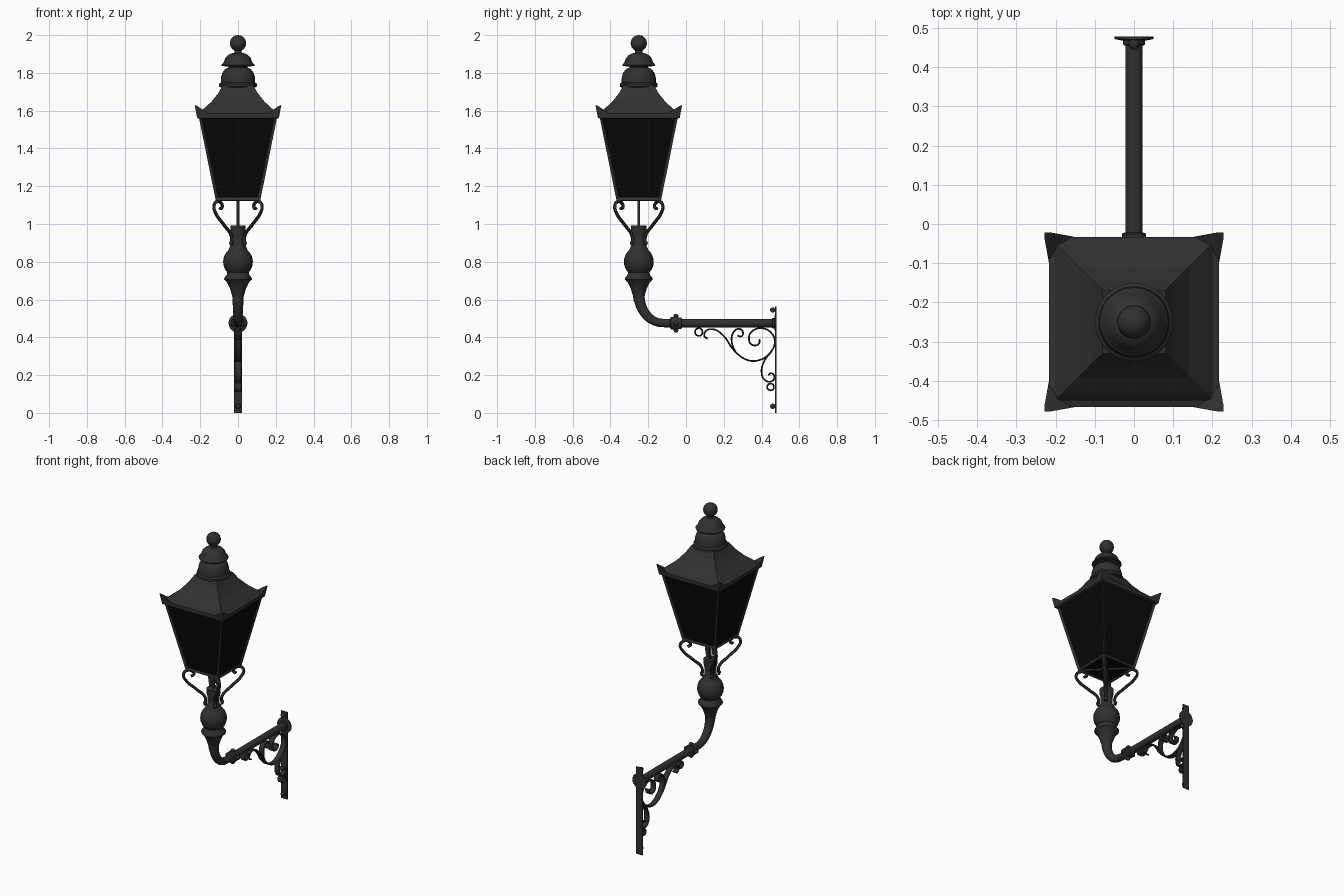
import bpy, bmesh, math
from mathutils import Matrix, Vector

cube = bpy.data.objects.get("Cube")
if cube:
    bpy.data.objects.remove(cube, do_unlink=True)


def material(name, value):
    m = bpy.data.materials.new(name)
    m.use_nodes = True
    m.diffuse_color = (value, value, value, 1)
    bsdf = m.node_tree.nodes["Principled BSDF"]
    bsdf.inputs["Base Color"].default_value = m.diffuse_color
    bsdf.inputs["Roughness"].default_value = 0.6
    return m


IRON = material("dark iron", 0.03)
GLASS = material("black glass", 0.0025)
AXIS_Y = -0.25                       # lantern axis
LAMP = Matrix.Translation((0, AXIS_Y, 0))
ALONG_Y = Matrix.Rotation(-math.pi / 2, 4, 'X')   # local z becomes world y


def add_object(name, mesh, smooth=True):
    ob = bpy.data.objects.new(name, mesh)
    bpy.context.collection.objects.link(ob)
    if not mesh.materials:
        mesh.materials.append(IRON)
    if smooth:
        bpy.ops.object.select_all(action='DESELECT')
        ob.select_set(True)
        bpy.context.view_layer.objects.active = ob
        bpy.ops.object.shade_smooth_by_angle(angle=math.radians(40))
    return ob


def finish(name, bm, matrix, smooth=True):
    bmesh.ops.recalc_face_normals(bm, faces=bm.faces)
    bm.transform(matrix)
    mesh = bpy.data.meshes.new(name)
    bm.to_mesh(mesh)
    bm.free()
    return add_object(name, mesh, smooth)


def lathe_mesh(profile, sides):
    """Closed solid from (radius, height) pairs; four sides gives a square section."""
    bm = bmesh.new()
    square = sides == 4
    scale, turn = (math.sqrt(2), math.pi / 4) if square else (1, 0)
    rings = [[bm.verts.new((r * scale * math.cos(turn + math.tau * i / sides),
                            r * scale * math.sin(turn + math.tau * i / sides), z))
              for i in range(sides)] for r, z in profile]
    for a, b in zip(rings, rings[1:]):
        for i in range(sides):
            j = (i + 1) % sides
            bm.faces.new((a[i], a[j], b[j], b[i]))
    bm.faces.new(rings[0])
    bm.faces.new(rings[-1])
    return bm


def lathe(name, profile, matrix=LAMP, sides=24):
    return finish(name, lathe_mesh(profile, sides), matrix, sides > 4)


def ball(name, radius, location, squash=1.0):
    bm = bmesh.new()
    bmesh.ops.create_uvsphere(bm, u_segments=20, v_segments=12, radius=radius)
    return finish(name, bm, Matrix.Translation(location) @ Matrix.Diagonal((1, 1, squash, 1)))


def bent_bar(name, points, thickness, width=0.0, angle=math.pi / 2, origin=(0, 0, 0), radii=None):
    """Bar along a curve in a vertical plane; width gives a flat strip."""
    cu = bpy.data.curves.new(name, 'CURVE')
    cu.dimensions = '3D'
    cu.twist_mode = 'Z_UP'
    cu.resolution_u = 6
    cu.bevel_depth = thickness / 2
    cu.bevel_resolution = 0 if width else 4
    cu.extrude = width / 2
    cu.use_fill_caps = True
    sp = cu.splines.new('BEZIER')
    sp.bezier_points.add(len(points) - 1)
    for i, (p, (u, v)) in enumerate(zip(sp.bezier_points, points)):
        p.co = (u, v, 0)
        p.handle_left_type = p.handle_right_type = 'AUTO'
        p.radius = radii[i] if radii else 1
    temp = bpy.data.objects.new(name, cu)
    bpy.context.collection.objects.link(temp)
    dg = bpy.context.evaluated_depsgraph_get()
    mesh = bpy.data.meshes.new_from_object(temp.evaluated_get(dg))
    bpy.data.objects.remove(temp, do_unlink=True)
    mesh.transform(Matrix.Translation(origin) @ Matrix.Rotation(angle, 4, 'Z')
                   @ Matrix.Rotation(math.pi / 2, 4, 'X'))
    mesh.materials.clear()
    return add_object(name, mesh)


def circle(cy, cz, r, n=8):
    return [(cy + r * math.cos(math.tau * i / n), cz + r * math.sin(math.tau * i / n))
            for i in range(n + 1)]


# Lantern body: tapered frame with recessed panes on the sides and floor
bm = lathe_mesh([(0.118, 1.125), (0.208, 1.57)], 4)
bmesh.ops.recalc_face_normals(bm, faces=bm.faces)
panes = [f for f in bm.faces if f.normal.z < 0.5]
bmesh.ops.inset_individual(bm, faces=panes, thickness=0.018, depth=-0.006)
for f in panes:
    f.material_index = 1
body = finish("lantern_body", bm, LAMP, False)
body.data.materials.append(GLASS)

# Roof, eaves and lower rim
lathe("eaves_rim", [(0.205, 1.558), (0.217, 1.562), (0.217, 1.585), (0.2, 1.59)], sides=4)
lathe("roof", [(0.21, 1.58), (0.187, 1.605), (0.14, 1.648), (0.105, 1.692), (0.08, 1.735)], sides=4)
for a in (0, math.pi / 2):
    bar = bmesh.new()
    bmesh.ops.create_cube(bar, size=1)
    finish("floor_crossbar", bar, Matrix.Translation((0, AXIS_Y, 1.127))
           @ Matrix.Rotation(a + math.pi / 4, 4, 'Z') @ Matrix.Diagonal((0.31, 0.016, 0.01, 1)), False)

# Chimney caps and finial
lathe("lower_cap", [(0.085, 1.72), (0.1, 1.727), (0.1, 1.742), (0.091, 1.75), (0.09, 1.775),
                    (0.083, 1.8), (0.068, 1.82), (0.05, 1.828), (0.05, 1.845)])
lathe("upper_cap", [(0.05, 1.834), (0.086, 1.836), (0.088, 1.842), (0.076, 1.855), (0.068, 1.878),
                    (0.052, 1.895), (0.036, 1.903), (0.02, 1.906), (0.018, 1.925)])
ball("finial_ball", 0.043, (0, AXIS_Y, 1.957))

# Corner ornaments and the four scrolled supports
horn = ((0.217, 0.217, 1.565), (0.15, 0.217, 1.58), (0.217, 0.15, 1.58), (0.195, 0.195, 1.59),
        (0.228, 0.228, 1.63), (0.211, 0.228, 1.622), (0.228, 0.211, 1.622))
support = [(0.05, 0.885), (0.05, 0.935), (0.105, 0.995), (0.165, 1.055), (0.18, 1.095),
           (0.16, 1.118), (0.128, 1.112), (0.118, 1.09), (0.135, 1.08)]
for k in range(4):
    bm = bmesh.new()
    for p in horn:
        bm.verts.new(p)
    bmesh.ops.convex_hull(bm, input=bm.verts)
    finish("corner_horn", bm, LAMP @ Matrix.Rotation(k * math.pi / 2, 4, 'Z'), False)
    angle = math.pi / 4 + k * math.pi / 2
    bent_bar("support_scroll", support, 0.016, 0.008, angle, (0, AXIS_Y, 0))
    foot = Vector((0.052 * math.cos(angle), AXIS_Y + 0.052 * math.sin(angle), 0.9))
    ball("support_rivet", 0.011, foot)

# Central rod, stem, globe and tapered collar
lathe("gas_rod", [(0.007, 0.95), (0.007, 1.13)], sides=10)
lathe("stem", [(0.05, 0.86), (0.046, 0.875), (0.036, 0.89), (0.036, 0.94), (0.041, 0.96),
               (0.041, 0.992)])
ball("stem_globe", 0.079, (0, AXIS_Y, 0.8), 1.02)
lathe("stem_collar", [(0.027, 0.59), (0.031, 0.62), (0.043, 0.66), (0.058, 0.69), (0.073, 0.706),
                      (0.073, 0.714), (0.06, 0.73), (0.055, 0.75)])

# Bent pipe and horizontal arm
bent_bar("pipe_bend", [(-0.25, 0.64), (-0.245, 0.59), (-0.215, 0.525), (-0.165, 0.485),
                       (-0.11, 0.475), (-0.05, 0.475)], 0.044,
         radii=[1.45, 1.3, 1.15, 1.05, 1, 1])
ARM = Matrix.Translation((0, 0, 0.475)) @ ALONG_Y
lathe("arm", [(0.022, -0.06), (0.022, 0.47)], ARM)
lathe("arm_coupling", [(0.024, -0.084), (0.033, -0.08), (0.033, -0.062), (0.036, -0.06),
                       (0.036, -0.046), (0.031, -0.044), (0.031, -0.025), (0.024, -0.022)], ARM)
for k in range(4):
    a = k * math.pi / 2
    ball("coupling_bolt", 0.013, (0.037 * math.sin(a), -0.053, 0.475 + 0.037 * math.cos(a)))

# Wall plate with flange and bolts
lathe("wall_boss", [(0.024, 0.455), (0.028, 0.458), (0.028, 0.472)], ARM)
lathe("wall_flange", [(0.03, 0.468), (0.05, 0.472), (0.05, 0.478)], ARM)
bm = bmesh.new()
bmesh.ops.create_cube(bm, size=1)
finish("wall_plate", bm, Matrix.Translation((0, 0.4745, 0.282))
       @ Matrix.Diagonal((0.044, 0.007, 0.564, 1)), False)
for z in (0.035, 0.545):
    ball("wall_bolt", 0.014, (0, 0.459, z))
    lathe("wall_bolt_neck", [(0.009, 0.455), (0.009, 0.474)],
          Matrix.Translation((0, 0, z)) @ ALONG_Y, 10)

# Scrolled bracket under the arm, made of flat strip
strips = {
    "main_scroll": [(0.115, 0.393), (0.098, 0.405), (0.102, 0.43), (0.14, 0.443), (0.195, 0.412),
                    (0.255, 0.33), (0.325, 0.28), (0.39, 0.28), (0.445, 0.318), (0.47, 0.375),
                    (0.45, 0.425), (0.4, 0.448), (0.35, 0.432), (0.333, 0.395), (0.35, 0.36),
                    (0.385, 0.365), (0.39, 0.39)],
    "upper_curl": [(0.262, 0.322), (0.243, 0.37), (0.25, 0.425), (0.28, 0.445), (0.302, 0.425),
                   (0.292, 0.405), (0.272, 0.41)],
    "lower_curl": [(0.452, 0.325), (0.415, 0.275), (0.4, 0.215), (0.42, 0.172), (0.455, 0.168),
                   (0.468, 0.192), (0.452, 0.21), (0.435, 0.2)],
    "front_ring": circle(0.068, 0.428, 0.02),
    "lower_ring": circle(0.448, 0.137, 0.018),
}
for name, path in strips.items():
    bent_bar(name, path, 0.009, 0.03)
